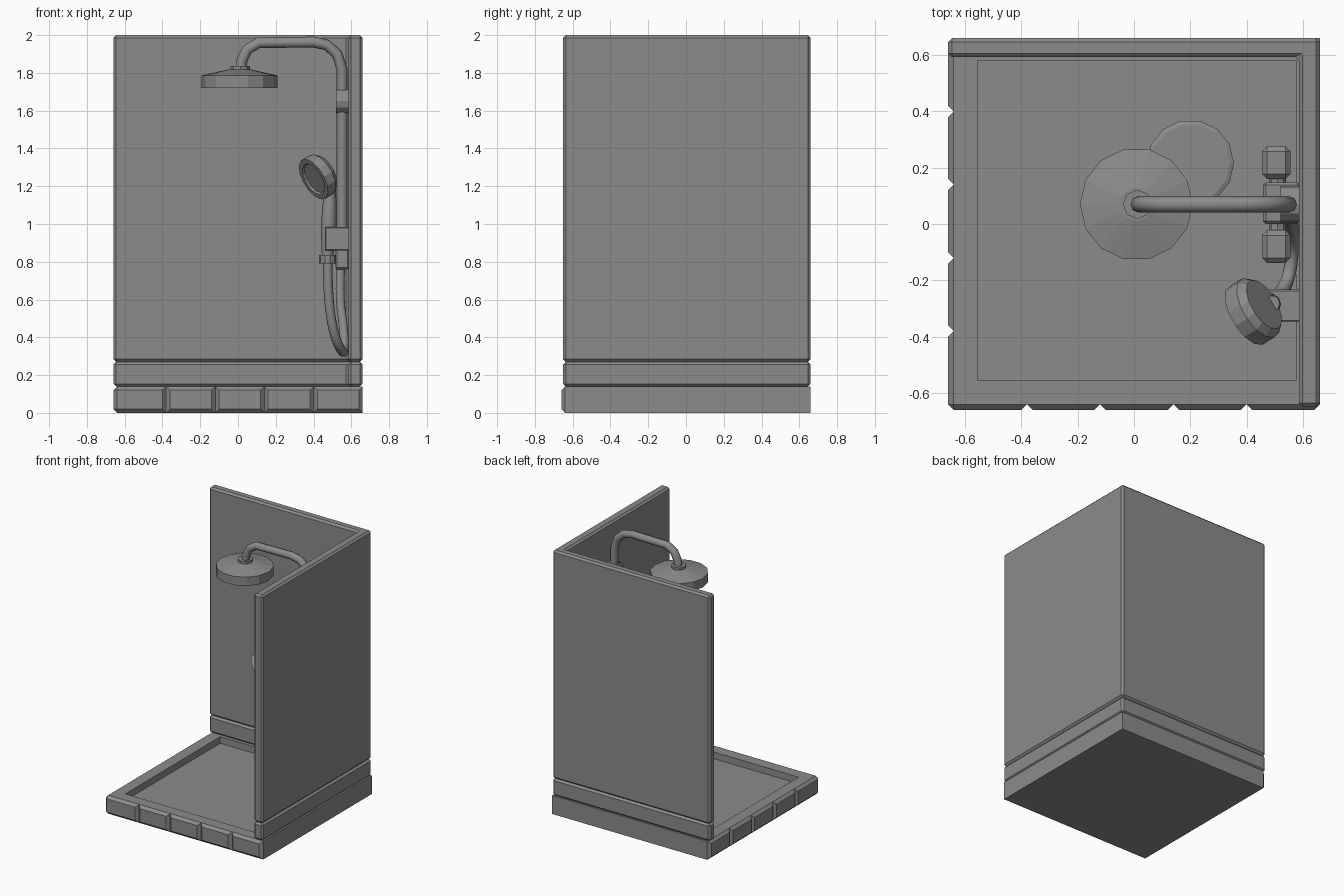
import bpy, bmesh, math
from mathutils import Vector, Matrix

if "Cube" in bpy.data.objects:
    bpy.data.objects.remove(bpy.data.objects["Cube"])

GREY = (0.26, 0.26, 0.26, 1)
grey = bpy.data.materials.new("plain_grey")
grey.use_nodes = True
grey.diffuse_color = GREY
grey.node_tree.nodes["Principled BSDF"].inputs["Base Color"].default_value = GREY


def finish(name, bm, smooth=False):
    bmesh.ops.recalc_face_normals(bm, faces=bm.faces)
    mesh = bpy.data.meshes.new(name)
    bm.to_mesh(mesh)
    bm.free()
    obj = bpy.data.objects.new(name, mesh)
    bpy.context.collection.objects.link(obj)
    mesh.materials.append(grey)
    activate(obj)
    if smooth:
        bpy.ops.object.shade_smooth_by_angle(angle=math.radians(50))
    return obj


def activate(obj):
    bpy.ops.object.select_all(action='DESELECT')
    obj.select_set(True)
    bpy.context.view_layer.objects.active = obj


def bevel(bm, edges, width):
    bmesh.ops.bevel(bm, geom=edges, offset=width, segments=1, affect='EDGES')


def prism(bm, outline, push):
    """Extrude a flat outline of 3D points along the push vector."""
    face = bm.faces.new([bm.verts.new(p) for p in outline])
    out = bmesh.ops.extrude_face_region(bm, geom=[face])["geom"]
    moved = [g for g in out if isinstance(g, bmesh.types.BMVert)]
    bmesh.ops.translate(bm, verts=moved, vec=push)


def block(bm, lo, hi):
    x0, y0, z0 = lo
    x1, y1, z1 = hi
    prism(bm, [(x0, y0, z0), (x1, y0, z0), (x1, y1, z0), (x0, y1, z0)], (0, 0, z1 - z0))


def box(name, lo, hi, width=0.0):
    bm = bmesh.new()
    block(bm, lo, hi)
    if width:
        bevel(bm, bm.edges[:], width)
    return finish(name, bm)


def lathe(name, profile, origin, axis=(0, 0, 1), sides=14, smooth=False):
    """Closed turned solid from (radius, height) pairs along an axis."""
    bm = bmesh.new()
    rings = []
    for r, h in profile:
        turns = [math.tau * i / sides for i in range(sides)]
        rings.append([bm.verts.new((r * math.cos(a), r * math.sin(a), h)) for a in turns])
    for a, b in zip(rings, rings[1:]):
        for i in range(sides):
            j = (i + 1) % sides
            bm.faces.new((a[i], a[j], b[j], b[i]))
    bm.faces.new(rings[0])
    bm.faces.new(rings[-1])
    rot = Vector((0, 0, 1)).rotation_difference(Vector(axis)).to_matrix().to_4x4()
    bm.transform(Matrix.Translation(origin) @ rot)
    return finish(name, bm, smooth)


def tube(name, points, radius, kind='POLY'):
    curve = bpy.data.curves.new(name, 'CURVE')
    curve.dimensions = '3D'
    curve.bevel_depth = radius
    curve.bevel_resolution = 2
    curve.use_fill_caps = True
    spline = curve.splines.new(kind)
    spline.points.add(len(points) - 1)
    for p, co in zip(spline.points, points):
        p.co = (*co, 1)
    if kind == 'NURBS':
        spline.order_u = 3
        spline.use_endpoint_u = True
        spline.resolution_u = 4
    obj = bpy.data.objects.new(name, curve)
    bpy.context.collection.objects.link(obj)
    curve.materials.append(grey)
    activate(obj)
    bpy.ops.object.convert(target='MESH')
    bpy.ops.object.shade_smooth_by_angle(angle=math.radians(50))


# Shower tray: chamfered on the front and right-hand open sides
S, C, T = 0.66, 0.02, 0.14
bm = bmesh.new()
block(bm, (-S, -S, 0), (S, S, T))
open_edges = [e for e in bm.edges
              if all(v.co.x < 0 for v in e.verts) or all(v.co.y < 0 for v in e.verts)]
bevel(bm, open_edges, C)
tray = finish("shower_tray", bm)

# Cutter: recessed basin and V grooves that divide the open sides into tiles
bm = bmesh.new()
block(bm, (-0.555, -0.555, 0.09), (0.575, 0.58, 0.3))
for i in range(4):
    g = -0.38 + 0.26 * i
    edge, tip, w = -S - 0.01, -S + C, 0.03
    prism(bm, [(g - w, edge, -0.1), (g + w, edge, -0.1), (g, tip, -0.1)], (0, 0, 0.4))
    prism(bm, [(edge, g - w, -0.1), (edge, g + w, -0.1), (tip, g, -0.1)], (0, 0, 0.4))
cutter = finish("tray_cutter", bm)
cutter.hide_render = True
mod = tray.modifiers.new("cut", 'BOOLEAN')
mod.operation = 'DIFFERENCE'
mod.solver = 'EXACT'
mod.object = cutter
activate(tray)
bpy.ops.object.modifier_apply(modifier=mod.name)
bpy.data.objects.remove(cutter)

# Drain cover
lathe("drain_cover", [(0.155, 0), (0.155, 0.01), (0.14, 0.016)], (0.2, 0.215, 0.088), sides=14)

# L-shaped walls: low skirting course and tall panel
for name, z0, z1 in (("wall_skirting", T, 0.27), ("wall_panel", 0.27, 2.0)):
    bm = bmesh.new()
    plan = [(-S, S), (-S, 0.592), (0.585, 0.592), (0.585, -0.65), (S, -0.65), (S, S)]
    prism(bm, [(x, y, z0) for x, y in plan], (0, 0, z1 - z0))
    bevel(bm, bm.edges[:], 0.014)
    finish(name, bm)

# Riser pipe with overhead arm
PX, PY = 0.55, 0.07
arm = [(0.015, 1.82), (0.022, 1.87), (0.05, 1.925), (0.11, 1.96), (0.4, 1.963),
       (0.47, 1.948), (0.525, 1.9), (PX, 1.82), (PX, 0.8)]
tube("riser_pipe", [(x, PY, z) for x, z in arm], 0.029)

# Overhead shower head and its neck ring
lathe("overhead_head", [(0.2, 1.72), (0.2, 1.787), (0.06, 1.818)], (0.008, PY, 0), sides=14)
lathe("overhead_neck", [(0.052, 1.81), (0.052, 1.836)], (0.012, PY, 0), sides=8)

# Wall bracket for the riser
lathe("riser_bracket", [(0.065, 0), (0.065, 0.068)], (0.52, PY, 1.65), (1, 0, 0), 12)

# Mixer valve, side knobs and hose outlet
box("mixer_body", (0.458, 0.0, 0.86), (0.59, 0.148, 0.985), 0.01)
for name, y0 in (("left_knob", 0.16), ("right_knob", -0.138)):
    box(name, (0.455, y0, 0.863), (0.555, y0 + 0.116, 0.982), 0.018)
lathe("knob_spindle", [(0.03, -0.1), (0.03, 0.24)], (0.51, 0, 0.922), (0, 1, 0), 8)
box("hose_outlet", (0.515, 0.015, 0.76), (0.59, 0.125, 0.87), 0.01)

# Hand shower holder, head, handle and hose nut
HY = -0.29
box("hand_shower_holder", (0.46, HY - 0.057, 0.86), (0.59, HY + 0.057, 0.985), 0.005)
lathe("hand_shower_head",
      [(0.098, -0.042), (0.12, -0.015), (0.12, 0.04), (0.092, 0.04), (0.085, 0.03)],
      (0.43, -0.305, 1.255), (-0.76, -0.46, -0.45), 14)
lathe("hand_shower_handle", [(0.03, 0), (0.042, 0.15), (0.038, 0.25), (0.028, 0.39)],
      (0.474, HY, 0.83), (0.04, 0.02, 1), 10, True)
lathe("hose_nut", [(0.046, 0), (0.046, 0.045)], (0.474, HY, 0.79), sides=10)

# Flexible hose looping down from the hand shower to the mixer
tube("shower_hose",
     [(0.475, HY, 0.82), (0.475, HY, 0.62), (0.505, HY + 0.02, 0.42), (0.55, -0.2, 0.32),
      (0.565, -0.08, 0.32), (0.56, 0.01, 0.45), (0.535, 0.05, 0.62), (0.545, PY, 0.8)],
     0.025, 'NURBS')
